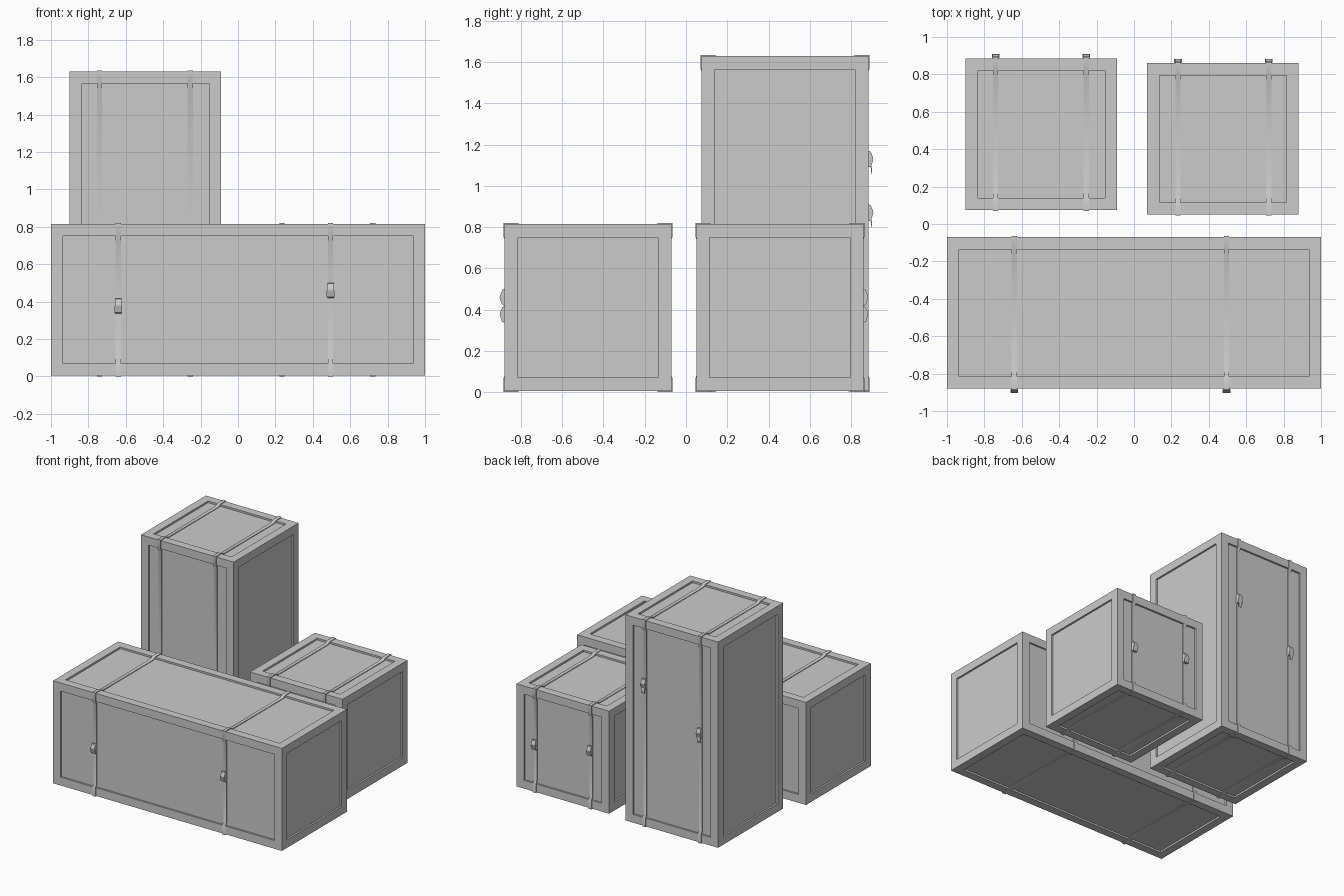
import bpy, bmesh
from mathutils import Vector

if "Cube" in bpy.data.objects:
    bpy.data.objects.remove(bpy.data.objects["Cube"])

RIM, DEPTH = 0.065, 0.014      # panel border and recess
OUT, THICK = 0.005, 0.008      # strap height above surface, thickness


def finish(bm, name, smooth=False):
    bmesh.ops.recalc_face_normals(bm, faces=bm.faces[:])
    me = bpy.data.meshes.new(name)
    bm.to_mesh(me)
    bm.free()
    ob = bpy.data.objects.new(name, me)
    bpy.context.collection.objects.link(ob)
    if smooth:
        bpy.ops.object.select_all(action='DESELECT')
        ob.select_set(True)
        bpy.context.view_layer.objects.active = ob
        bpy.ops.object.shade_smooth_by_angle(angle=0.7)
    return ob


# Crate with a recessed panel on every side
def crate(name, c, s):
    bm = bmesh.new()
    bmesh.ops.create_cube(bm, size=1)
    for v in bm.verts:
        v.co = Vector([v.co[i] * s[i] + c[i] for i in range(3)])
    panels = bm.faces[:]
    bmesh.ops.inset_individual(bm, faces=panels, thickness=RIM, use_even_offset=True)
    normals = [f.normal.copy() for f in panels]
    del normals
    res = bmesh.ops.extrude_discrete_faces(bm, faces=panels)
    bm.normal_update()
    for f in res['faces']:
        n = f.normal.copy()
        bmesh.ops.translate(bm, verts=f.verts[:], vec=-n * DEPTH)
    finish(bm, name)


# Closed strap path around the crate in the y-z plane, dipping into the panels
def strap_path(hy, hz, o):
    quarter = [(hy + o, hz - RIM - 0.03, 'y'), (hy + o, hz - RIM + 0.004, ''),
               (hy + o, hz + o, ''),
               (hy - RIM + 0.004, hz + o, ''), (hy - RIM - 0.03, hz + o, 'z')]
    q = [(y - DEPTH * (k == 'y'), z - DEPTH * (k == 'z')) for y, z, k in quarter]
    path = q[:]
    path += [(-y, z) for y, z in reversed(q)]
    path += [(-y, -z) for y, z in q]
    path += [(y, -z) for y, z in reversed(q)]
    return path


def strap(name, x, c, s, w=0.028):
    bm = bmesh.new()
    outer = strap_path(s[1] / 2, s[2] / 2, OUT)
    inner = strap_path(s[1] / 2, s[2] / 2, OUT - THICK)
    rings = [[bm.verts.new((x + dx, c[1] + y, c[2] + z)) for y, z in p]
             for p, dx in ((outer, -w / 2), (outer, w / 2), (inner, w / 2), (inner, -w / 2))]
    n = len(outer)
    for a in range(4):
        r, t = rings[a], rings[(a + 1) % 4]
        for i in range(n):
            j = (i + 1) % n
            bm.faces.new((r[i], r[j], t[j], t[i]))
    finish(bm, name, True)


# Extrude an (outward, up) profile across x
def plate(name, prof, x, y, z, side, w):
    bm = bmesh.new()
    a = [bm.verts.new((x - w / 2, y + side * o, z + u)) for o, u in prof]
    b = [bm.verts.new((x + w / 2, y + side * o, z + u)) for o, u in prof]
    bm.faces.new(a)
    bm.faces.new(b)
    for i in range(len(a)):
        j = (i + 1) % len(a)
        bm.faces.new((a[i], a[j], b[j], b[i]))
    finish(bm, name)


BODY = [(-0.012, 0.034), (0.002, 0.04), (0.010, 0.036), (0.022, 0.008), (0.022, -0.004),
        (0.010, -0.036), (0.002, -0.04), (-0.012, -0.034)]
TAIL = [(0.004, -0.025), (0.012, -0.03), (0.017, -0.05), (0.014, -0.072),
        (0.011, -0.071), (0.013, -0.05), (0.008, -0.036)]


def buckle(name, x, y, z, side, tail):
    plate(name, BODY, x, y, z, side, 0.034)
    # raised clamp bar over the lower half
    bar = [(0.008, 0.0), (0.0235, 0.0), (0.012, -0.036), (0.004, -0.036)]
    plate(name + "_clamp", bar, x, y, z, side, 0.041)
    if tail:
        plate(name + "_loose_end", TAIL, x, y, z, side, 0.026)


# name, centre, size, buckle side, loose end, (strap x, buckle z)
CRATES = [
    ("long_crate", (0, -0.475, 0.41), (2, 0.81, 0.81), -1, False,
     [(-0.64, 0.377), (0.495, 0.46)]),
    ("tall_crate", (-0.495, 0.48, 0.8175), (0.81, 0.81, 1.625), 1, True,
     [(-0.74, 0.87), (-0.255, 1.13)]),
    ("small_crate", (0.475, 0.455, 0.41), (0.81, 0.81, 0.81), 1, False,
     [(0.235, 0.46), (0.72, 0.377)]),
]
for name, c, s, side, tail, straps in CRATES:
    crate(name, c, s)
    for i, (x, z) in enumerate(straps):
        strap(f"{name}_strap_{i + 1}", x, c, s)
        buckle(f"{name}_buckle_{i + 1}", x, c[1] + side * s[1] / 2, z, side, tail)
